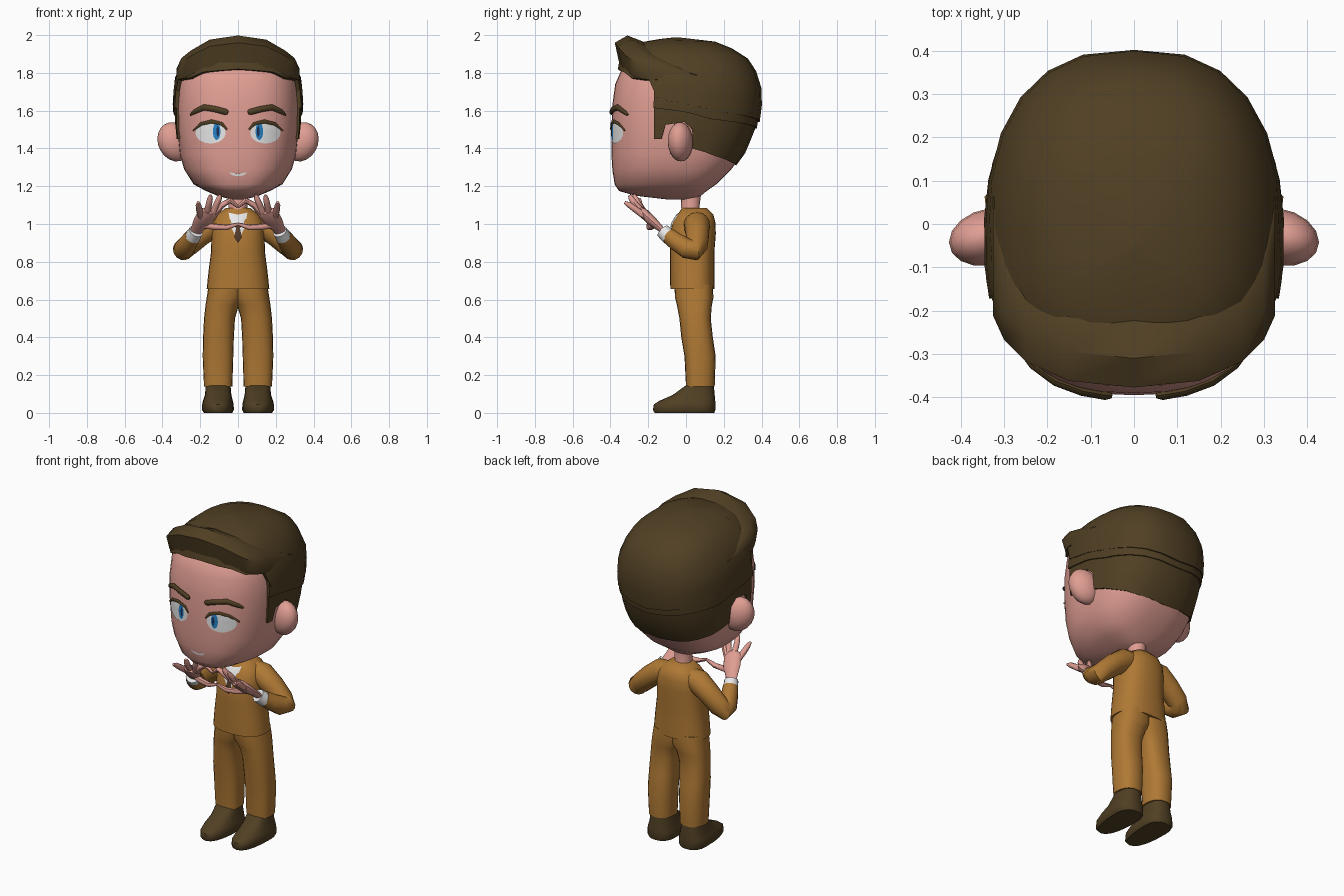
import bpy, bmesh, math
from mathutils import Vector

cube = bpy.data.objects.get("Cube")
if cube:
    bpy.data.objects.remove(cube, do_unlink=True)


def material(name, r, g, b):
    m = bpy.data.materials.new(name)
    m.use_nodes = True
    m.diffuse_color = (r, g, b, 1)
    m.node_tree.nodes["Principled BSDF"].inputs["Base Color"].default_value = (r, g, b, 1)
    return m


SKIN = material("skin", .74, .34, .29)
HAIR = material("dark_brown", .08, .05, .017)
SUIT = material("mustard_cloth", .43, .19, .035)
WHITE = material("white", .8, .8, .8)
BLUE = material("iris_blue", .02, .22, .56)
NAVY = material("pupil_navy", .01, .03, .1)
TIE = material("tie_brown", .09, .045, .025)


def finish(obj, mat, angle=45):
    obj.data.materials.append(mat)
    bpy.ops.object.select_all(action="DESELECT")
    obj.select_set(True)
    bpy.context.view_layer.objects.active = obj
    for mod in list(obj.modifiers):
        bpy.ops.object.modifier_apply(modifier=mod.name)
    bpy.ops.object.shade_smooth_by_angle(angle=math.radians(angle))
    return obj


def loft(name, rings, mat, closed=True, caps=(True, True), mirror=False, thick=0, front=False):
    """Skin a list of equally long point rings."""
    bm = bmesh.new()
    rows = [[bm.verts.new(p) for p in ring] for ring in rings]
    n = len(rows[0])
    for a, b in zip(rows, rows[1:]):
        for i in range(n if closed else n - 1):
            j = (i + 1) % n
            bm.faces.new((a[i], a[j], b[j], b[i]))
    for row, wanted in ((rows[0], caps[0]), (rows[-1], caps[1])):
        if wanted:
            bm.faces.new(row)
    bmesh.ops.recalc_face_normals(bm, faces=bm.faces)
    if front and sum(f.normal.y * f.calc_area() for f in bm.faces) > 0:
        bmesh.ops.reverse_faces(bm, faces=bm.faces)
    mesh = bpy.data.meshes.new(name)
    bm.to_mesh(mesh)
    bm.free()
    obj = bpy.data.objects.new(name, mesh)
    bpy.context.collection.objects.link(obj)
    if thick:
        mod = obj.modifiers.new("thickness", "SOLIDIFY")
        mod.thickness, mod.offset = thick, -1
    if mirror:
        obj.modifiers.new("mirror", "MIRROR")
    return finish(obj, mat)


def lerp_table(table, z):
    """Interpolate rows that start with an ascending key."""
    if z <= table[0][0]:
        return table[0][1:]
    for a, b in zip(table, table[1:]):
        if z <= b[0]:
            t = (z - a[0]) / (b[0] - a[0])
            return [u + (v - u) * t for u, v in zip(a[1:], b[1:])]
    return table[-1][1:]


def around(table, deg, z, off=0, mid=-.05, p=2.5, cx=0):
    """Point on a rounded-box body at an angle; -90 is the front."""
    hw, yf, yb = lerp_table(table, z)
    c, s = math.cos(math.radians(deg)), math.sin(math.radians(deg))
    depth = (yb - mid if s > 0 else mid - yf) + off
    return Vector((cx + (hw + off) * math.copysign(abs(c) ** (2 / p), c),
                   mid + depth * math.copysign(abs(s) ** (2 / p), s), z))


def on_front(table, x, z, off, mid=-.05, p=2.5):
    hw, yf, yb = lerp_table(table, z)
    k = max(0, 1 - min(1, abs(x) / hw) ** p) ** (1 / p)
    return Vector((x, mid - (mid - yf) * k - off, z))


def body(name, table, mat, n=36, mid=-.05, p=2.5):
    return loft(name, [[around(table, 360 * i / n, row[0], 0, mid, p) for i in range(n)]
                       for row in table], mat)


def limb(name, rows, mat, mid=.06, p=2.4, n=20):
    """Mirrored stack of rings: z, inner x, outer x, front y, back y."""
    rings = []
    for z, x0, x1, y0, y1 in rows:
        m = min(max(mid, y0 + .02), y1 - .02)
        rings.append([around([(z, (x1 - x0) / 2, y0, y1)], 360 * i / n, z, 0, m, p, (x0 + x1) / 2)
                      for i in range(n)])
    return loft(name, rings, mat, mirror=True)


def tube(name, pts, mat, flat=1, n=10, mirror=True):
    """Round or flattened tube through (x, y, z, radius) points."""
    pos = [Vector(p[:3]) for p in pts]
    whole = (pos[-1] - pos[0]).normalized()
    ref = Vector((0, 0, 1)) if abs(whole.x) > .75 else Vector((1, 0, 0))
    rings = []
    for i, p in enumerate(pts):
        d = (pos[min(i + 1, len(pos) - 1)] - pos[max(i - 1, 0)]).normalized()
        side = (ref - d * ref.dot(d)).normalized()
        up = d.cross(side) * flat
        rings.append([pos[i] + p[3] * (side * math.cos(a) + up * math.sin(a))
                      for a in (math.tau * k / n for k in range(n))])
    return loft(name, rings, mat, mirror=mirror)


def patch(name, table, outline, mat, off, mirror=False, mid=-.05, p=2.5):
    """Thin painted plate that follows a body's front."""
    cx = sum(q[0] for q in outline) / len(outline)
    cz = sum(q[1] for q in outline) / len(outline)
    rings = [[on_front(table, cx + (x - cx) * f, cz + (z - cz) * f, off, mid, p) for x, z in outline]
             for f in (1, .7, .4, .05)]
    return loft(name, rings, mat, caps=(False, True), mirror=mirror, front=True)


def oval(cx, cz, rx, rz, n=20):
    return [(cx + rx * math.cos(math.tau * i / n), cz + rz * math.sin(math.tau * i / n))
            for i in range(n)]


# Head: height, half width, front, back
HEAD = [(1.13, .04, -.1, .03), (1.15, .11, -.27, .08), (1.175, .17, -.355, .11),
        (1.21, .235, -.378, .16), (1.29, .285, -.39, .24), (1.37, .308, -.395, .3),
        (1.5, .322, -.395, .355), (1.63, .325, -.39, .375), (1.74, .315, -.375, .375),
        (1.82, .29, -.34, .34), (1.9, .21, -.24, .24)]
body("head", HEAD, SKIN, 40)
body("neck", [(1.03, .062, -.04, .09), (1.08, .05, -.025, .07), (1.2, .05, -.03, .085)], SKIN, 16, .025, 2)

# Ears
bpy.ops.mesh.primitive_uv_sphere_add(segments=16, ring_count=10, radius=1)
ear = bpy.context.object
ear.name = "ears"
for v in ear.data.vertices:
    x, y, z = v.co
    v.co = (.335 + .092 * x, -.03 + .066 * y - .012 * x, 1.435 + .103 * z + .015 * x)
ear.modifiers.new("mirror", "MIRROR")
finish(ear, SKIN)

# Hair crown with sloping lower edge
CROWN = [(1.3, .3, -.36, .28), (1.5, .34, -.385, .385), (1.64, .347, -.38, .403),
         (1.77, .337, -.37, .397), (1.88, .285, -.35, .325), (1.95, .2, -.28, .21),
         (1.975, .12, -.18, .12), (1.988, .01, -.06, -.04)]
CROWN_EDGE = [(-90, 1.82), (-60, 1.805), (-45, 1.775), (-22, 1.765), (-14, 1.67), (0, 1.645), (20, 1.6), (90, 1.54)]
half = [-90, -75, -60, -45, -30, -22, -14, -5, 5, 15, 30, 45, 60, 75, 90]
full = half + [180 - a for a in half[-2:0:-1]]


def edge(table, deg):
    return lerp_table(table, deg if deg <= 90 else 180 - deg)[0]


loft("hair_crown", [[around(CROWN, a, e + (1.988 - e) * t) for a in full for e in [edge(CROWN_EDGE, a)]]
                    for t in (0, .2, .4, .6, .75, .87, .95, 1)], HAIR, caps=(False, True), thick=.02)

# Layered hair below the crown, with sideburns
BAND_EDGE = [(-14, 1.615), (0, 1.6), (20, 1.555), (90, 1.505)]
NAPE_EDGE = [(-15, 1.45), (-9, 1.45), (-6, 1.525), (3, 1.54), (8, 1.5), (9, 1.4), (30, 1.36), (60, 1.325), (90, 1.31)]
for name, table, off in (("hair_band", BAND_EDGE, .019), ("hair_nape", NAPE_EDGE, .011)):
    angles = [-15, -9, -6, 3, 8, 9, 20, 30, 45, 60, 75, 90]
    angles += [180 - a for a in angles[-2::-1]]
    loft(name, [[around(HEAD, a, e + (max(e, edge(CROWN_EDGE, a)) + .03 - e) * t, off)
                 for a in angles for e in [edge(table, a)]] for t in (0, .25, .5, .75, 1)],
         HAIR, closed=False, caps=(False, False), thick=.018)

# Swept-up front hair: stations across the forehead
section = [(-.347, 1.82), (-.377, 1.96), (-.31, 1.998), (-.2, 1.955), (-.1, 1.88), (-.2, 1.8)]
stations = [(0, 0, 0, 0), (.15, .015, -.01, -.022), (.25, .06, -.035, -.08), (.3, .11, -.05, -.12), (.325, .165, -.055, -.175)]
stations = [(-x, *r) for x, *r in stations[:0:-1]] + stations
loft("hair_front", [[(x, y + dy, z + low + (top - low) * (z - 1.82) / .178) for y, z in section]
                    for x, dy, low, top in stations], HAIR)

# Face
patch("eye_whites", HEAD, oval(.145, 1.482, .08, .056), WHITE, .004, True)
patch("irises", HEAD, oval(.113, 1.49, .02, .045), BLUE, .006, True)
patch("pupils", HEAD, oval(.107, 1.49, .007, .028), NAVY, .008, True)
patch("mouth", HEAD, [(-.05, 1.275), (0, 1.264), (.05, 1.275), (.03, 1.258), (0, 1.253), (-.03, 1.258)], WHITE, .004)
for name, line, flat in (
        ("upper_lashes", [(.058, 1.5, .004), (.085, 1.53, .009), (.14, 1.543, .01), (.195, 1.53, .009), (.238, 1.495, .004)], .6),
        ("eyebrows", [(.052, 1.59, .009), (.065, 1.593, .016), (.12, 1.608, .016), (.18, 1.618, .016), (.235, 1.592, .012), (.252, 1.578, .006)], .7)):
    tube(name, [(*on_front(HEAD, x, z, .006), r) for x, z, r in line], HAIR, flat, 8)

# Jacket, shirt and tie
JACKET = [(.655, .166, -.083, .15), (.75, .156, -.085, .15), (.85, .143, -.085, .15),
          (.95, .14, -.085, .158), (1.01, .135, -.07, .155), (1.05, .11, -.045, .145), (1.085, .065, -.02, .11)]
body("jacket", JACKET, SUIT, 28, .04, 2.4)
patch("shirt_front", JACKET, [(-.05, 1.06), (0, 1.05), (.05, 1.06), (.035, .98), (0, .91), (-.035, .98)],
      WHITE, .006, False, .04, 2.4)
patch("tie", JACKET, [(-.016, 1.0), (.016, 1.0), (.011, .975), (.02, .93), (0, .9), (-.02, .93), (-.011, .975)],
      TIE, .009, False, .04, 2.4)

# Trousers and shoes
limb("trouser_legs", [(.14, .03, .18, 0, .152), (.3, .025, .187, -.008, .157), (.4, .022, .185, -.025, .142),
                      (.5, .016, .18, -.035, .131), (.57, -.005, .172, -.048, .137), (.61, -.035, .166, -.058, .145),
                      (.68, -.04, .155, -.062, .142)], SUIT)
limb("shoes", [(0, .03, .18, -.165, .15), (.015, .022, .19, -.175, .155), (.045, .023, .19, -.17, .155),
               (.062, .027, .186, -.145, .155), (.095, .035, .175, -.07, .152), (.15, .04, .17, .005, .147)], HAIR)

# Sleeves, cuffs and hands
tube("sleeves", [(.07, .06, 1.01, .06), (.125, .058, .998, .07), (.2, .06, .945, .063), (.265, .058, .885, .058),
                 (.292, .045, .862, .056), (.285, .005, .87, .054), (.26, -.05, .905, .048), (.238, -.092, .938, .043)],
     SUIT, n=14)
tube("cuffs", [(.241, -.088, .93, .042), (.222, -.122, .962, .039)], WHITE, n=14)
tube("palms", [(.23, -.105, .945, .03), (.212, -.14, .98, .036), (.185, -.18, 1.015, .052),
               (.162, -.222, 1.055, .053), (.155, -.24, 1.07, .04)], SKIN, .5, 12)
fingers = {
    "thumbs": [(.18, -.165, .995), (.12, -.185, .985), (.06, -.195, .982), (0, -.2, 1.0)],
    "index_fingers": [(.125, -.215, 1.05), (.085, -.245, 1.1), (.04, -.25, 1.125), (0, -.245, 1.09)],
    "middle_fingers": [(.135, -.22, 1.05), (.115, -.25, 1.1), (.1, -.268, 1.135), (.093, -.275, 1.155)],
    "ring_fingers": [(.165, -.22, 1.05), (.155, -.265, 1.1), (.148, -.29, 1.135), (.145, -.3, 1.152)],
    "little_fingers": [(.195, -.21, 1.035), (.205, -.265, 1.075), (.209, -.3, 1.1), (.21, -.325, 1.115)],
}
for name, path in fingers.items():
    tube(name, [(*p, r) for p, r in zip(path, (.018, .017, .015, .008))], SKIN, 1, 8)
